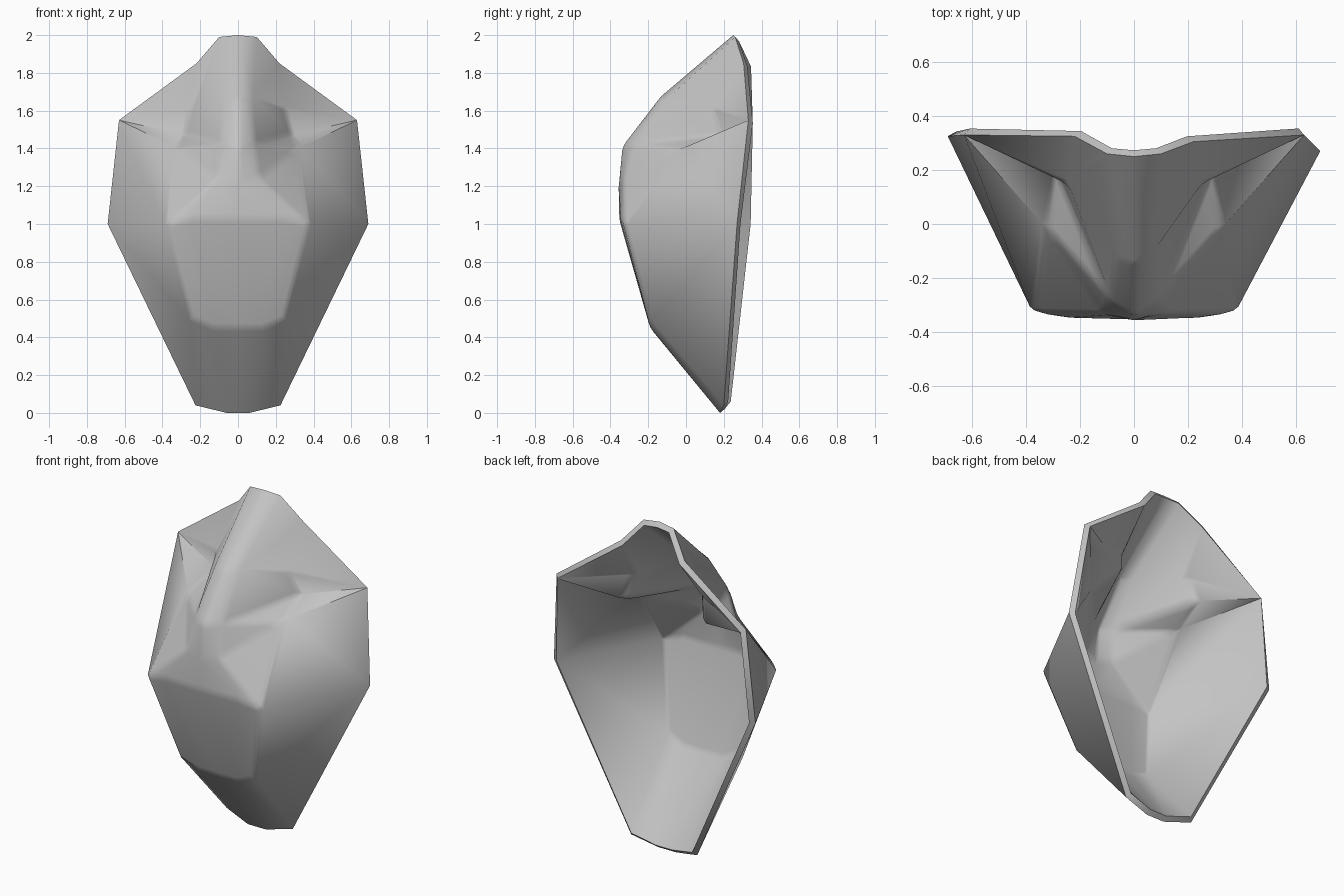
import bpy, bmesh, math

cube = bpy.data.objects.get("Cube")
if cube:
    bpy.data.objects.remove(cube, do_unlink=True)

# Landmarks of one half of the face plate
points = {
    "crown": (0, .25, 2), "crown_edge": (.10, .26, 1.99), "temple": (.22, .305, 1.85),
    "wing_tip": (.63, .33, 1.55), "jaw": (.69, .27, 1), "chin_corner": (.225, .20, .04),
    "chin_edge": (.06, .18, 0), "chin": (0, .18, 0),
    "ridge": (0, -.15, 1.66), "ridge_edge": (.07, -.12, 1.66),
    "bridge": (0, -.345, 1.41), "bridge_edge": (.09, -.28, 1.42),
    "wing_root": (.25, .15, 1.60), "hollow": (.28, .19, 1.47), "brow": (.32, -.02, 1.40),
    "snout": (0, -.355, 1.22), "snout_edge": (.11, -.335, 1.24),
    "nose": (0, -.355, 1.03), "nose_edge": (.24, -.35, 1.03), "cheek": (.375, -.33, 1),
    "lip": (0, -.19, .45), "lip_edge": (.13, -.19, .45), "lip_corner": (.25, -.20, .5),
}
# The right rim sits a little further back
right_shift = {"temple": .02, "jaw": .055, "chin_corner": .015}
panels = [
    "crown crown_edge ridge_edge ridge", "crown_edge temple wing_root ridge_edge",
    "ridge ridge_edge bridge_edge bridge", "ridge_edge wing_root hollow bridge_edge",
    "wing_root temple wing_tip", "wing_root wing_tip hollow",
    "bridge_edge hollow brow", "hollow wing_tip brow",
    "brow wing_tip jaw cheek", "bridge_edge brow snout_edge", "brow cheek snout_edge",
    "bridge bridge_edge snout_edge snout",
    "snout snout_edge nose_edge nose", "snout_edge cheek nose_edge",
    "nose nose_edge lip_edge lip", "nose_edge cheek lip_corner lip_edge",
    "cheek jaw lip_corner", "lip_corner jaw chin_corner",
    "lip lip_edge chin_edge chin", "lip_edge lip_corner chin_corner chin_edge",
]

# Build both halves, sharing the centre line
bm = bmesh.new()
for side in (1, -1):
    verts = {}
    for name, (x, y, z) in points.items():
        if side < 0:
            y += right_shift.get(name, 0)
        verts[name] = bm.verts.new((side * x, y, z))
    for panel in panels:
        bm.faces.new([verts[n] for n in panel.split()][::side])
bmesh.ops.remove_doubles(bm, verts=bm.verts, dist=.001)
bmesh.ops.recalc_face_normals(bm, faces=bm.faces)
if sum(f.normal.y * f.calc_area() for f in bm.faces) > 0:
    bmesh.ops.reverse_faces(bm, faces=bm.faces)

# Soften the inner creases, leaving the corners of the rim crisp
creases = [e for e in bm.edges if not any(v.is_boundary for v in e.verts)
           and e.calc_face_angle(0) > math.radians(15)]
bmesh.ops.bevel(bm, geom=creases, offset=.025, segments=2, profile=.5,
                affect='EDGES', clamp_overlap=True)

mesh = bpy.data.meshes.new("face_plate")
bm.to_mesh(mesh)
bm.free()
plate = bpy.data.objects.new("face_plate", mesh)
bpy.context.collection.objects.link(plate)

# Plain grey finish
grey = bpy.data.materials.new("plain_grey")
grey.use_nodes = True
color = (.55, .55, .55, 1)
grey.diffuse_color = color
grey.node_tree.nodes["Principled BSDF"].inputs["Base Color"].default_value = color
mesh.materials.append(grey)

# Shell thickness and smooth shading
shell = plate.modifiers.new("shell", 'SOLIDIFY')
shell.thickness = .035
shell.offset = -1
bpy.ops.object.select_all(action='DESELECT')
plate.select_set(True)
bpy.context.view_layer.objects.active = plate
bpy.ops.object.modifier_apply(modifier="shell")
bpy.ops.object.shade_smooth_by_angle(angle=math.radians(65))
